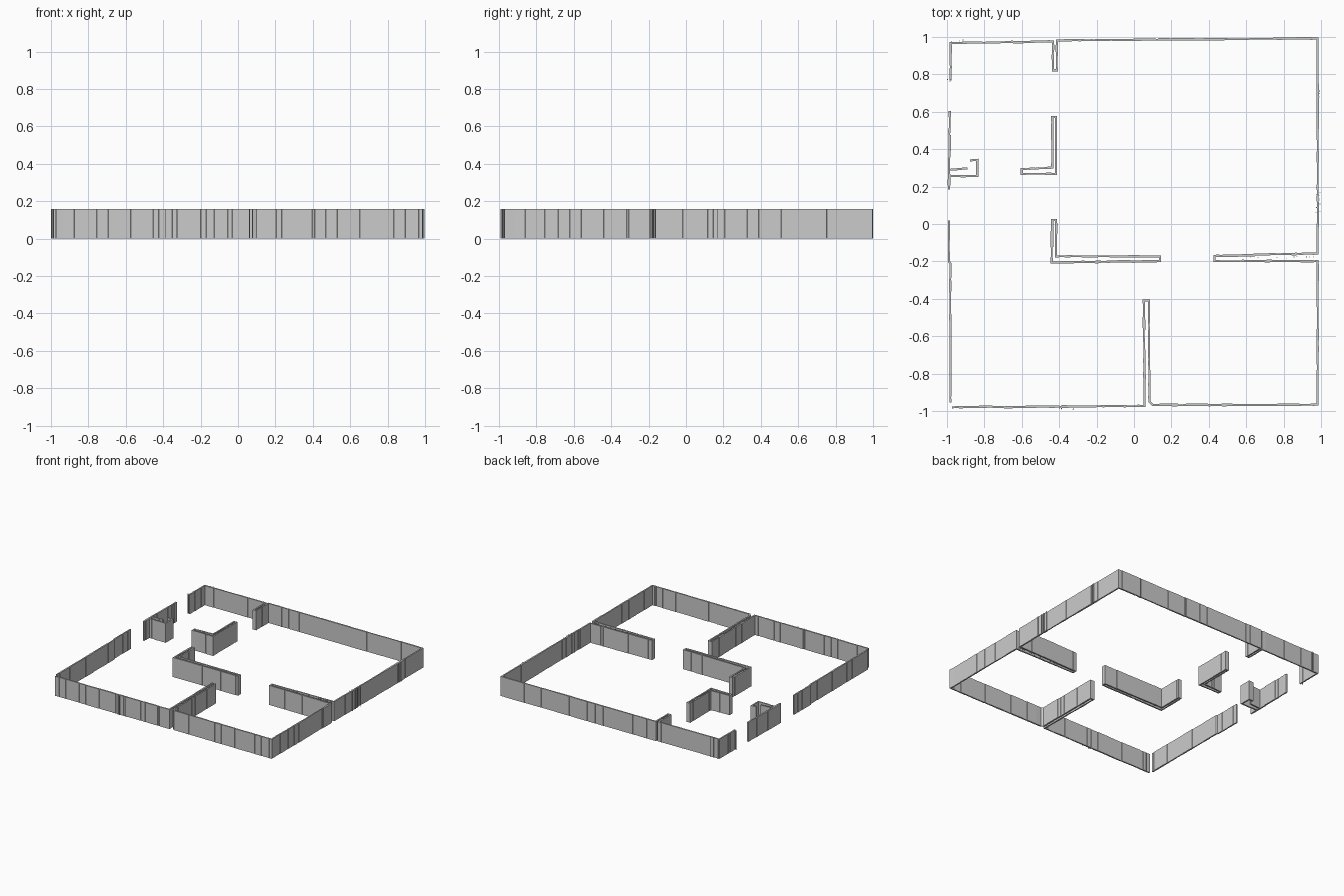
import bpy
import bmesh
import random
from mathutils import Vector

random.seed(4)
HEIGHT = 0.16
HALF = 0.0055      # half the thickness of a wall skin
STEP = 0.0018      # depth of the small surface steps

cube = bpy.data.objects.get("Cube")
if cube:
    bpy.data.objects.remove(cube, do_unlink=True)

grey = bpy.data.materials.new("plaster grey")
grey.use_nodes = True
colour = (0.6, 0.6, 0.6, 1)
grey.diffuse_color = colour
grey.node_tree.nodes["Principled BSDF"].inputs["Base Color"].default_value = colour


def finish(name, bm):
    bmesh.ops.recalc_face_normals(bm, faces=bm.faces)
    mesh = bpy.data.meshes.new(name)
    bm.to_mesh(mesh)
    bm.free()
    mesh.materials.append(grey)
    obj = bpy.data.objects.new(name, mesh)
    bpy.context.collection.objects.link(obj)


def normal(a, b):
    d = (b - a).normalized()
    return Vector((-d.y, d.x))


def wall(name, path, closed=False):
    """Thin upright skin along a path, with mitred corners and stepped sides."""
    pts = [Vector(p) for p in path]
    n = len(pts)
    pairs = []
    for i, p in enumerate(pts):
        before = normal(pts[i - 1], p) if closed or i > 0 else None
        after = normal(p, pts[(i + 1) % n]) if closed or i < n - 1 else None
        before, after = before or after, after or before
        mitre = (before + after) / (1 + before.dot(after)) * HALF
        pairs.append((p + mitre, p - mitre))

    # Break each straight run into short lengths with small offsets
    rows = []
    for i in range(n if closed else n - 1):
        (l0, r0), (l1, r1) = pairs[i], pairs[(i + 1) % n]
        length = (pts[(i + 1) % n] - pts[i]).length
        side = normal(pts[i], pts[(i + 1) % n])
        rows.append((l0, r0))
        at, left, right = 0.02, 0, 0
        while at < length - 0.025:
            for shift in (0, 0.002):
                t = (at + shift) / length
                rows.append((l0.lerp(l1, t) + side * left, r0.lerp(r1, t) + side * right))
                if shift == 0:
                    left, right = (random.choice((-STEP, 0, 0, STEP)) for _ in range(2))
            at += random.choice((0.012, 0.03, 0.06, 0.12))
    if not closed:
        rows.append(pairs[-1])

    bm = bmesh.new()
    rings = []
    for a, b in rows:
        rings.append([bm.verts.new((v.x, v.y, z))
                      for v, z in ((a, 0), (a, HEIGHT), (b, HEIGHT), (b, 0))])
    count = len(rings)
    for i in range(count if closed else count - 1):
        r, s = rings[i], rings[(i + 1) % count]
        for k in range(4):
            m = (k + 1) % 4
            bm.faces.new((r[k], r[m], s[m], s[k]))
    if not closed:
        bm.faces.new(rings[0])
        bm.faces.new(rings[-1])
    finish(name, bm)


def crumbs(name, x0, x1, y0, y1, count):
    """Small full-height slivers scattered in a rectangle."""
    bm = bmesh.new()
    for _ in range(count):
        x, y = random.uniform(x0, x1), random.uniform(y0, y1)
        made = bmesh.ops.create_cube(bm, size=1)["verts"]
        bmesh.ops.scale(bm, vec=(0.004, 0.004, HEIGHT), verts=made)
        bmesh.ops.translate(bm, vec=(x, y, HEIGHT / 2), verts=made)
    finish(name, bm)


# Outer shell with its back, right and front partitions, in one continuous run
wall("outer_wall", [
    (-0.98, 0.77), (-0.98, 0.968), (-0.433, 0.976), (-0.433, 0.822),
    (-0.412, 0.822), (-0.412, 0.982), (0.982, 0.992), (0.982, -0.157),
    (0.43, -0.171), (0.43, -0.198), (0.982, -0.198), (0.982, -0.966),
    (0.1, -0.968), (0.082, -0.95), (0.08, -0.41), (0.052, -0.41),
    (0.057, -0.973), (-0.972, -0.98)])

# Left side wall pieces, with the doorways between them
wall("left_front_wall", [(-0.982, -0.955), (-0.982, -0.21), (-0.99, -0.2), (-0.99, 0.018)])
wall("left_middle_wall", [(-0.989, 0.185), (-0.985, 0.605)])

# Small recess against the left wall
wall("recess_wall", [(-0.982, 0.256), (-0.838, 0.256), (-0.838, 0.343), (-0.876, 0.34)])
wall("recess_inner_wall", [(-0.982, 0.29), (-0.89, 0.297)])

# Free-standing hollow corner partitions
wall("back_corner_partition", [
    (-0.437, 0.572), (-0.416, 0.572), (-0.416, 0.268),
    (-0.6, 0.268), (-0.6, 0.293), (-0.437, 0.302)], closed=True)
wall("centre_corner_partition", [
    (-0.437, 0.022), (-0.417, 0.022), (-0.417, -0.173),
    (0.138, -0.173), (0.138, -0.198), (-0.44, -0.206)], closed=True)

# Rough fragments along the walls
crumbs("right_wall_fragments", 0.972, 0.997, 0.02, 0.17, 14)
crumbs("right_back_fragments", 0.985, 0.998, 0.65, 0.72, 6)
crumbs("front_wall_fragments", -0.4, -0.3, -0.992, -0.985, 5)
crumbs("partition_fragments", 0.5, 0.97, -0.19, -0.172, 9)
crumbs("left_back_fragments", -0.998, -0.975, 0.762, 0.775, 5)
crumbs("back_wall_fragments", -0.98, -0.9, 0.976, 0.985, 4)
